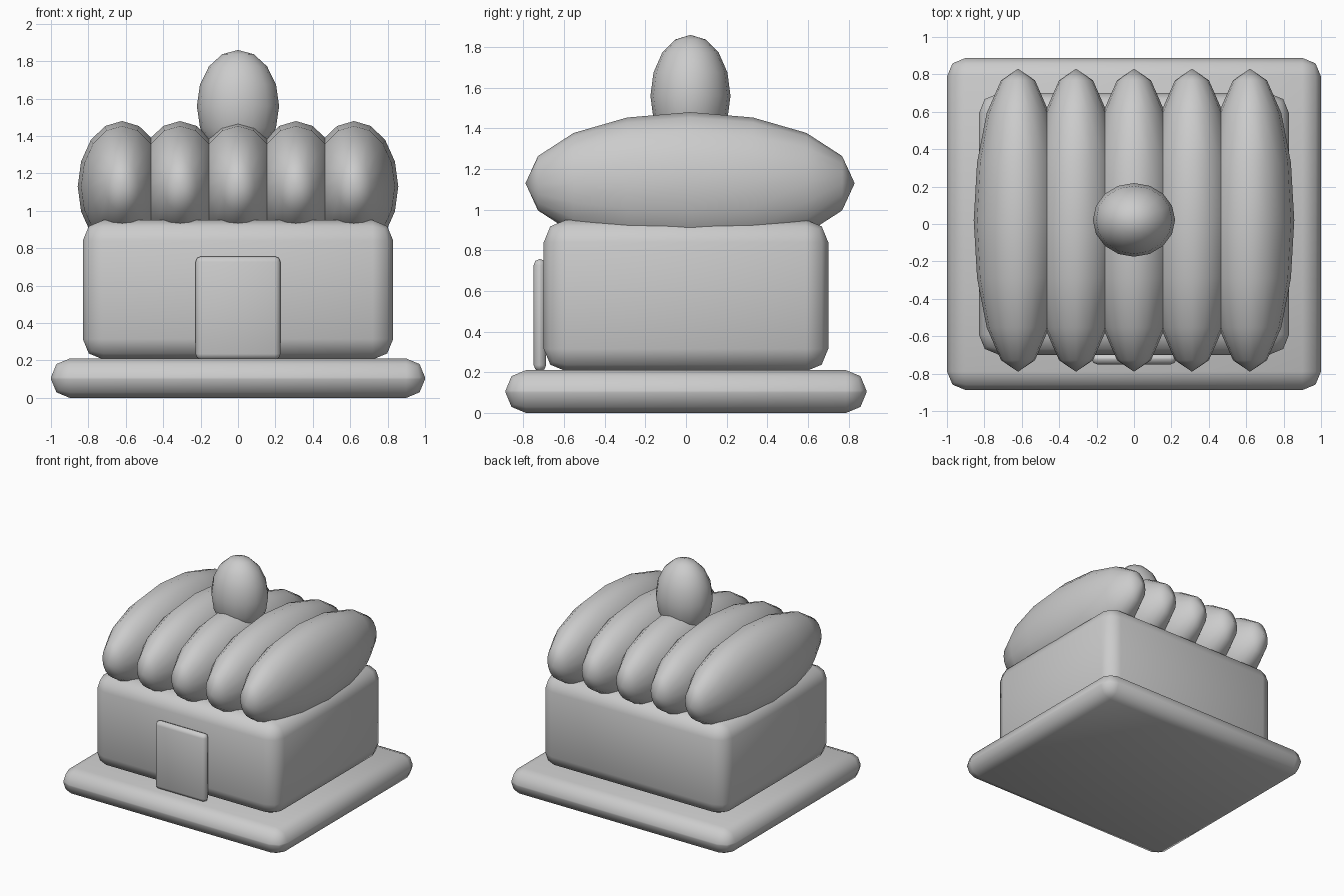
import bpy
import math

if "Cube" in bpy.data.objects:
    bpy.data.objects.remove(bpy.data.objects["Cube"])

grey = bpy.data.materials.new("plain grey")
grey.diffuse_color = (0.6, 0.6, 0.6, 1)
grey.use_nodes = True
grey.node_tree.nodes["Principled BSDF"].inputs["Base Color"].default_value = grey.diffuse_color


def finish(obj, name):
    obj.name = name
    obj.data.materials.append(grey)
    for poly in obj.data.polygons:
        poly.use_smooth = True


def rounded_box(name, lo, hi, bevel):
    """Box between two corners with two-step rounded edges."""
    centre = [(a + b) / 2 for a, b in zip(lo, hi)]
    bpy.ops.mesh.primitive_cube_add(size=1, location=centre)
    obj = bpy.context.object
    obj.scale = [b - a for a, b in zip(lo, hi)]
    bpy.ops.object.transform_apply(location=False, rotation=False, scale=True)
    mod = obj.modifiers.new("rounded edges", 'BEVEL')
    mod.width = bevel
    mod.segments = 2
    mod.limit_method = 'NONE'
    finish(obj, name)


def ellipsoid(name, centre, radii, lengthwise=False):
    """Low-poly stretched ball; lengthwise puts the poles along y."""
    bpy.ops.mesh.primitive_uv_sphere_add(segments=16, ring_count=8, radius=1)
    obj = bpy.context.object
    if lengthwise:
        obj.rotation_euler.x = math.pi / 2
        bpy.ops.object.transform_apply(rotation=True)
    obj.location = centre
    obj.scale = radii
    bpy.ops.object.transform_apply(location=False, rotation=False, scale=True)
    finish(obj, name)


# Base slab, house body and door
rounded_box("base_slab", (-1, -0.888, 0), (1, 0.888, 0.21), 0.1)
rounded_box("body", (-0.83, -0.7, 0.205), (0.83, 0.7, 0.95), 0.11)
rounded_box("door", (-0.227, -0.75, 0.205), (0.227, -0.688, 0.757), 0.03)

# Roof of five long puffy rolls running front to back
for i in range(5):
    ellipsoid(f"roof_roll_{i + 1}", ((i - 2) * 0.31, 0.02, 1.13),
              (0.237, 0.81, 0.35), lengthwise=True)

# Egg-shaped knob on the roof
ellipsoid("roof_knob", (0, 0.022, 1.56), (0.22, 0.197, 0.3))
